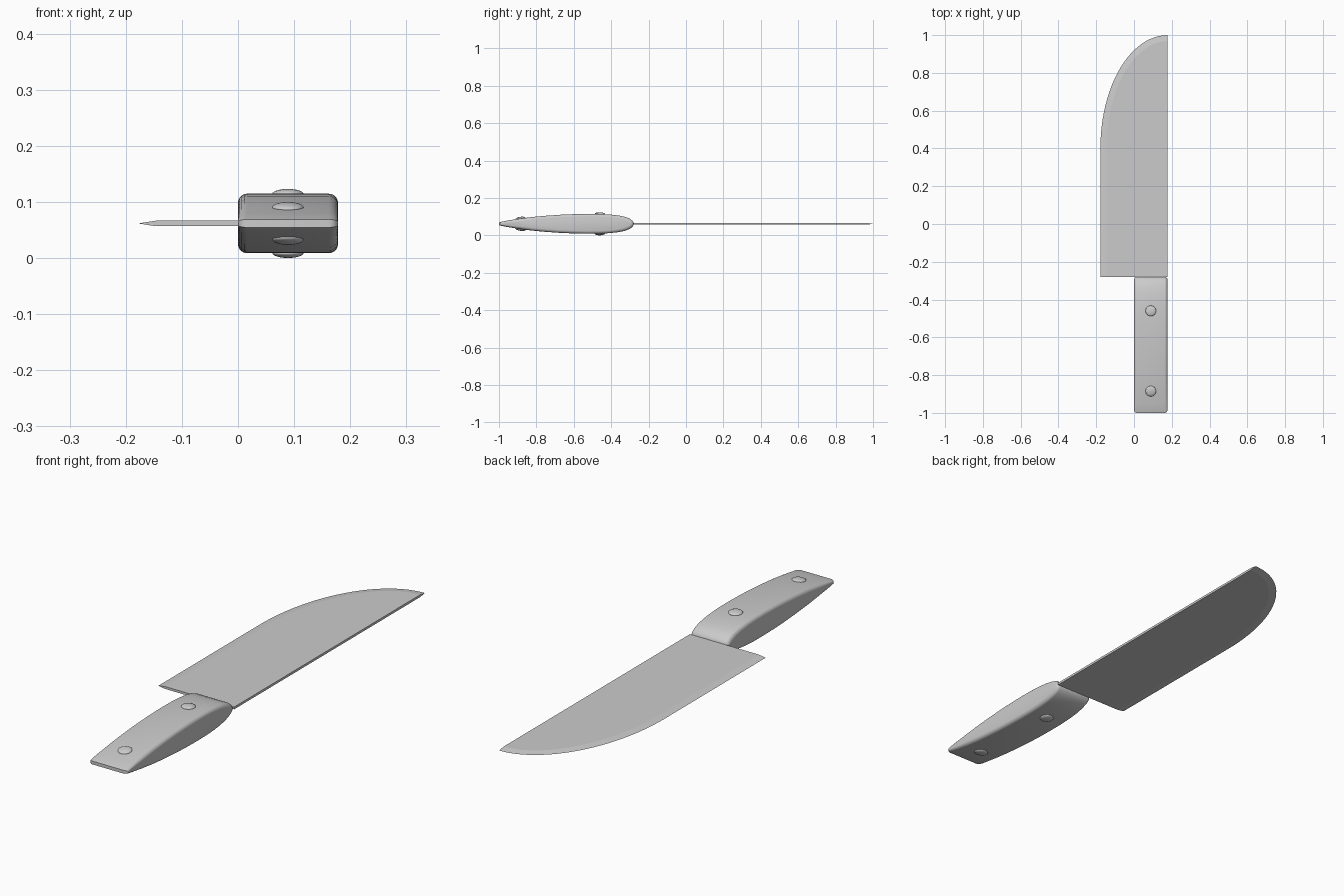
import bpy, bmesh, math
from mathutils import Vector

if "Cube" in bpy.data.objects:
    bpy.data.objects.remove(bpy.data.objects["Cube"])

ZC = 0.0615  # mid-plane height of the whole knife


def loft(name, rings, angle):
    """Skin equal-length closed rings, cap both ends, shade."""
    bm = bmesh.new()
    vr = [[bm.verts.new(p) for p in r] for r in rings]
    n = len(rings[0])
    for a, b in zip(vr, vr[1:]):
        for i in range(n):
            j = (i + 1) % n
            bm.faces.new((a[i], a[j], b[j], b[i]))
    bm.faces.new(vr[0])
    bm.faces.new(vr[-1])
    bmesh.ops.recalc_face_normals(bm, faces=bm.faces)
    me = bpy.data.meshes.new(name)
    bm.to_mesh(me)
    bm.free()
    ob = bpy.data.objects.new(name, me)
    bpy.context.collection.objects.link(ob)
    smooth(ob, angle)
    return ob


def smooth(ob, angle):
    bpy.ops.object.select_all(action='DESELECT')
    ob.select_set(True)
    bpy.context.view_layer.objects.active = ob
    bpy.ops.object.shade_smooth_by_angle(angle=math.radians(angle))


# Blade: straight spine, elliptical belly, ground cutting edge
def blade_ring(inset, z):
    pts = [(0.178, -0.28, z), (-0.178 + inset, -0.28, z)]
    for i in range(25):
        a = math.pi / 2 * i / 24
        pts.append((0.178 - (0.356 - inset) * math.cos(a),
                    0.40 + (0.60 - inset) * math.sin(a), z))
    return pts


loft("blade", [blade_ring(0.032, ZC - 0.005), blade_ring(0, ZC),
               blade_ring(0.032, ZC + 0.005)], 5)

# Handle: side profile as (y, half thickness), with rounded rims
profile = [(-1.0, 0.007), (-0.985, 0.0115), (-0.95, 0.018), (-0.885, 0.0285),
           (-0.82, 0.0365), (-0.75, 0.043), (-0.67, 0.0485), (-0.60, 0.0515),
           (-0.53, 0.053), (-0.46, 0.0525), (-0.41, 0.050), (-0.36, 0.0445),
           (-0.325, 0.037), (-0.30, 0.027), (-0.287, 0.0165), (-0.282, 0.009),
           (-0.28, 0.0)]


def handle_ring(x, d):
    k = 1 - d / 0.36
    top = [(x, -0.64 + (y + 0.64) * k, h - d * min(1, h / 0.03)) for y, h in profile]
    ring = top + [(a, b, -c) for a, b, c in reversed(top[:-1])]
    return [(a, b, ZC + c) for a, b, c in ring]


R, W = 0.016, 0.178
rim = [(R * (1 - math.sin(a)), R * (1 - math.cos(a)))
       for a in (math.pi / 2 * i / 5 for i in range(6))]
left = [handle_ring(x, d) for d, x in [(R * (1 - math.sin(t)), R * (1 - math.cos(t)))
                                       for t in (math.pi / 2 * i / 5 for i in range(6))]
        if d < R * 0.99]
left.insert(0, handle_ring(0, R * 0.9))
right = [[(W - x, y, z) for x, y, z in r] for r in reversed(left)]
loft("handle", left + right, 40)

# Rivets: low domes on both faces, tilted to the handle surface
for label, y, h, slope in (("front", -0.46, 0.0525, -0.03), ("rear", -0.885, 0.0285, 0.14)):
    for side, s in (("top", 1), ("bottom", -1)):
        bpy.ops.mesh.primitive_uv_sphere_add(
            segments=24, ring_count=12, radius=1,
            location=(W / 2, y, ZC + s * h),
            rotation=(s * math.atan(slope), 0, 0))
        ob = bpy.context.object
        ob.name = f"rivet_{label}_{side}"
        ob.scale = (0.028, 0.028, 0.009)
        smooth(ob, 40)
